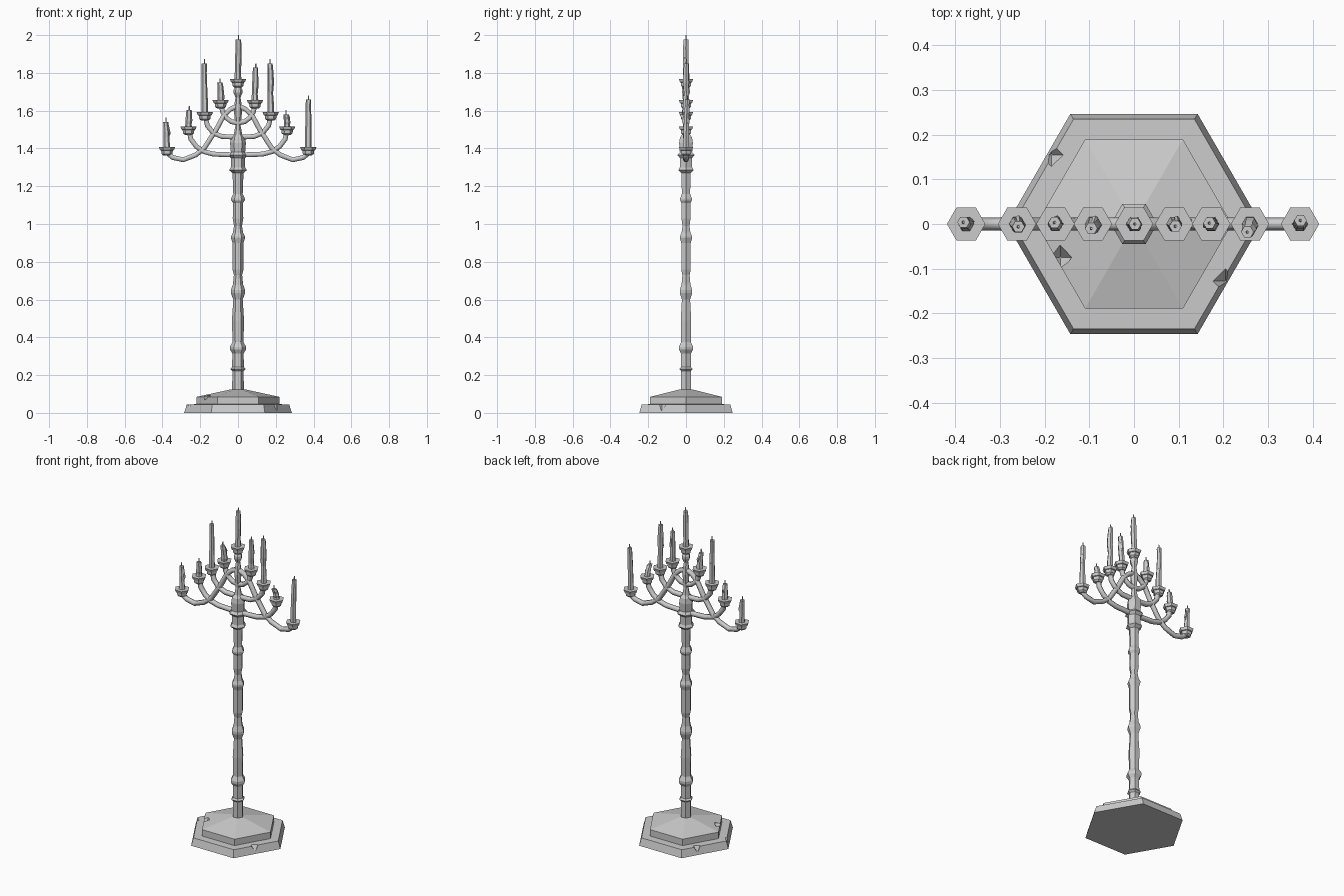
import bpy, bmesh, math, random
from mathutils import Vector

random.seed(4)


def loft(name, rings, n=6):
    """Capped n-sided solid through rings of (x, y, z, radius)."""
    bm = bmesh.new()
    loops = []
    for x, y, z, r in rings:
        loops.append([bm.verts.new((x + r * math.cos(math.tau * i / n),
                                    y + r * math.sin(math.tau * i / n), z)) for i in range(n)])
    for a, b in zip(loops, loops[1:]):
        for i in range(n):
            j = (i + 1) % n
            bm.faces.new((a[i], a[j], b[j], b[i]))
    bm.faces.new(loops[0][::-1])
    bm.faces.new(loops[-1])
    me = bpy.data.meshes.new(name)
    bm.to_mesh(me)
    bm.free()
    ob = bpy.data.objects.new(name, me)
    bpy.context.collection.objects.link(ob)
    return ob


def turned(name, profile, x=0, z0=0):
    return loft(name, [(x, 0, z0 + z, r) for z, r in profile])


def arm(name, pts):
    """Hexagonal bar swept along points in the xz plane."""
    cu = bpy.data.curves.new(name, 'CURVE')
    cu.dimensions = '3D'
    cu.bevel_depth = 0.015
    cu.bevel_resolution = 1
    cu.use_fill_caps = True
    sp = cu.splines.new('POLY')
    sp.points.add(len(pts) - 1)
    for p, (x, z) in zip(sp.points, pts):
        p.co = (x, 0, z, 1)
    ob = bpy.data.objects.new(name, cu)
    bpy.context.collection.objects.link(ob)


# stepped hexagonal foot with chipped edges
foot = turned("foot", [(0, .285), (.045, .271), (.046, .219), (.085, .219), (.125, .035)])
for k, (x, y, z, r) in enumerate([(.205, -.128, .048, .03), (-.185, .155, .05, .03),
                                  (-.262, -.03, .045, .02), (-.165, -.075, .09, .028)]):
    cut = loft(f"chip_cutter_{k}", [(x, y, z - r * 1.2, .002), (x, y, z, r), (x, y, z + r, .002)], 4)
    cut.hide_render = True
    cut.hide_set(True)
    mod = foot.modifiers.new("chip", 'BOOLEAN')
    mod.object = cut
    mod.operation = 'DIFFERENCE'
    mod.solver = 'EXACT'

# turned column with collars
turned("column", [(.10, .031), (.222, .030), (.232, .040), (.242, .031), (.315, .030),
                  (.335, .043), (.350, .043), (.375, .029), (.49, .032), (.60, .025),
                  (.635, .038), (.650, .038), (.68, .027), (.73, .022), (.76, .029),
                  (.90, .029), (.925, .037), (.935, .037), (.955, .027), (.99, .021),
                  (1.03, .028), (1.11, .026), (1.125, .036), (1.135, .036), (1.16, .025),
                  (1.27, .029), (1.285, .047), (1.30, .038), (1.35, .038), (1.365, .052),
                  (1.38, .038), (1.43, .042), (1.46, .036), (1.475, .022), (1.52, .014),
                  (1.60, .022), (1.64, .018), (1.67, .013), (1.695, .024), (1.71, .024),
                  (1.725, .015), (1.74, .015)])

# four pairs of arms, mirrored left and right
arms = {
    "lowest": [(0, 1.625), (.04, 1.608), (.075, 1.575), (.115, 1.50), (.18, 1.40), (.225, 1.365),
               (.29, 1.34), (.345, 1.352), (.368, 1.37), (.374, 1.395)],
    "low": [(0, 1.365), (.13, 1.37), (.18, 1.383), (.22, 1.41), (.25, 1.45), (.26, 1.50)],
    "middle": [(0, 1.46), (.085, 1.463), (.13, 1.482), (.162, 1.52), (.174, 1.575)],
    "high": [(0, 1.535), (.035, 1.542), (.062, 1.562), (.082, 1.595), (.091, 1.64)],
}
for name, pts in arms.items():
    for side, s in (("left", -1), ("right", 1)):
        arm(f"{name}_arm_{side}", [(s * x, z) for x, z in pts])

# cups and part-burnt candles: x, cup top z, wick tip z, lean x, lean y
candles = [(-.376, 1.407, 1.563, -.006, .004), (-.262, 1.516, 1.625, .003, -.006),
           (-.176, 1.592, 1.873, -.002, .003), (-.092, 1.656, 1.77, -.004, -.01),
           (0, 1.767, 2.0, .002, 0), (.090, 1.656, 1.85, .003, -.005),
           (.173, 1.592, 1.873, -.004, .002), (.260, 1.516, 1.603, -.006, -.018),
           (.372, 1.407, 1.68, .001, .008)]
for k, (x, z, tip, lx, ly) in enumerate(candles):
    turned(f"cup_{k}", [(-.045, .018), (-.036, .029), (-.018, .031), (-.016, .037), (0, .043)], x, z)
    top = tip - .022
    rings, steps = [], 5
    for i in range(steps + 1):
        t = i / steps
        j = random.uniform(-.002, .002) if 0 < i < steps else 0
        rings.append((x + lx * t * t + j, ly * t * t - j, z - .004 + (top - z + .004) * t,
                      .018 - .004 * t + j))
    loft(f"candle_{k}", rings)
    # wax drip hanging on one side
    a = random.uniform(0, math.tau)
    dx, dy = .013 * math.cos(a), .013 * math.sin(a)
    m = z + (top - z) * .45
    loft(f"wax_drip_{k}", [(x + dx, dy, m, .004), (x + dx, dy, m + .015, .007),
                           (x + lx + dx * .7, ly + dy * .7, top - .002, .004)], 5)
    loft(f"wick_{k}", [(x + lx, ly, top - .003, .004), (x + lx + .001, ly, tip, .003)], 5)
